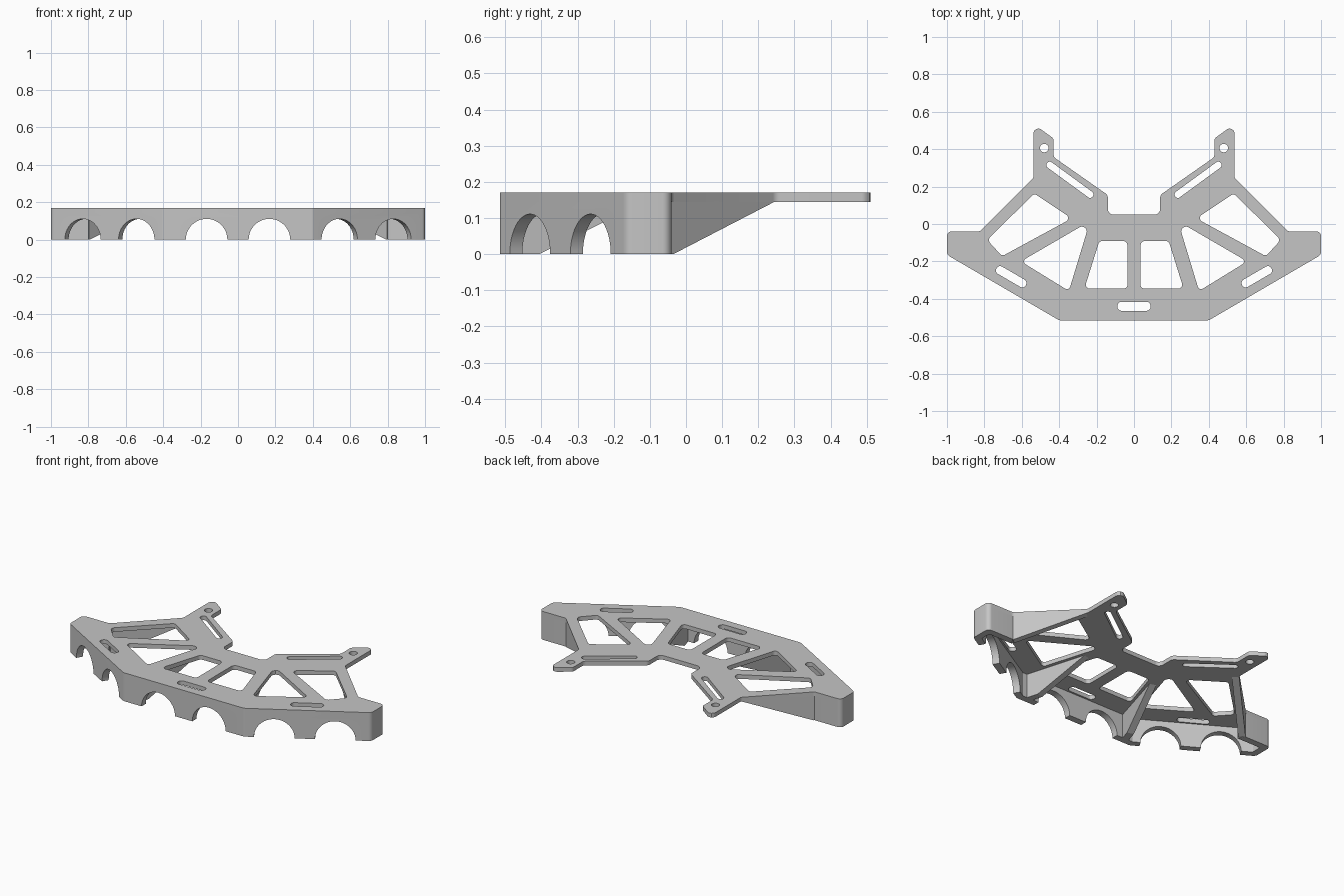
import bpy, bmesh, math
from mathutils import Vector, Matrix

if "Cube" in bpy.data.objects:
    bpy.data.objects.remove(bpy.data.objects["Cube"])

TOP, UNDER, WALL = 0.17, 0.145, 0.04
JOIN = UNDER + 0.002
GREY = (0.56, 0.56, 0.56, 1)

grey = bpy.data.materials.new("plain grey")
grey.use_nodes = True
grey.diffuse_color = GREY
grey.node_tree.nodes["Principled BSDF"].inputs["Base Color"].default_value = GREY


def rounded(corners, steps=6):
    """Round each (x, y, radius) corner of a closed outline."""
    out = []
    for i, (x, y, r) in enumerate(corners):
        c = Vector((x, y))
        if r == 0:
            out.append(c)
            continue
        a = (Vector(corners[i - 1][:2]) - c).normalized()
        b = (Vector(corners[(i + 1) % len(corners)][:2]) - c).normalized()
        half = a.angle(b) / 2
        mid = c + (a + b).normalized() * r / math.sin(half)
        start = c + a * r / math.tan(half) - mid
        end = c + b * r / math.tan(half) - mid
        for k in range(steps + 1):
            out.append(mid + start.lerp(end, k / steps).normalized() * r)
    return out


def flip(corners):
    return [(-x, y, r) for x, y, r in reversed(corners)]


def slot(a, b, width):
    a, b = Vector(a), Vector(b)
    d = (b - a).normalized() * width / 2
    n = Vector((-d.y, d.x))
    return [(p.x, p.y, width * 0.47) for p in (a - d - n, b + d - n, b + d + n, a - d + n)]


def add_mesh(name, mesh):
    obj = bpy.data.objects.new(name, mesh)
    bpy.context.collection.objects.link(obj)
    mesh.materials.clear()
    mesh.materials.append(grey)
    return obj


def baked(obj):
    bpy.context.view_layer.update()
    return bpy.data.meshes.new_from_object(obj.evaluated_get(bpy.context.evaluated_depsgraph_get()))


def sheet(name, outlines, low, high):
    """Extrude an outline with holes between two heights."""
    curve = bpy.data.curves.new(name, "CURVE")
    curve.dimensions, curve.fill_mode = "2D", "BOTH"
    curve.extrude = (high - low) / 2
    for corners in outlines:
        pts = rounded(corners)
        spline = curve.splines.new("POLY")
        spline.points.add(len(pts) - 1)
        for point, p in zip(spline.points, pts):
            point.co = (p.x, p.y, 0, 1)
        spline.use_cyclic_u = True
    temp = bpy.data.objects.new(name + "_curve", curve)
    bpy.context.collection.objects.link(temp)
    mesh = baked(temp)
    bpy.data.objects.remove(temp)
    bm = bmesh.new()
    bm.from_mesh(mesh)
    bmesh.ops.translate(bm, verts=bm.verts, vec=(0, 0, (high + low) / 2))
    bmesh.ops.remove_doubles(bm, verts=bm.verts, dist=1e-5)
    bmesh.ops.recalc_face_normals(bm, faces=bm.faces)
    bm.to_mesh(mesh)
    bm.free()
    return add_mesh(name, mesh)


def rib(name, start, end, flat, width, side):
    """Upright gusset whose lower edge slopes up to the plate."""
    p, q = Vector(start), Vector(end)
    d = q - p
    n = Vector((-d.y, d.x)).normalized() * width / 2
    bm = bmesh.new()
    sides = []
    for s in (-1, 1):
        ring = []
        for t, z in ((0, 0), (flat, 0), (1, UNDER), (1, JOIN), (0, JOIN)):
            v = p + d * t + n * s
            ring.append(bm.verts.new((v.x * side, v.y, z)))
        sides.append(ring)
        bm.faces.new(ring)
    for i in range(5):
        j = (i + 1) % 5
        bm.faces.new((sides[0][i], sides[0][j], sides[1][j], sides[1][i]))
    bmesh.ops.recalc_face_normals(bm, faces=bm.faces)
    mesh = bpy.data.meshes.new(name)
    bm.to_mesh(mesh)
    bm.free()
    add_mesh(name, mesh)


# Top plate: mirrored outline, lightening windows, slots and lug holes
edge = [(0.4, -0.515, 0.03), (1, -0.165, 0.03), (1, -0.04, 0.025), (0.825, -0.04, 0.025),
        (0.537, 0.248, 0.025), (0.537, 0.535, 0.025), (0.43, 0.457, 0.025),
        (0.43, 0.358, 0.03), (0.14, 0.155, 0.03), (0.14, 0.05, 0.03)]
lug_hole = [(0.48 + 0.023 * math.cos(k * math.pi / 8), 0.406 + 0.023 * math.sin(k * math.pi / 8), 0)
            for k in range(16)]
openings = [
    [(0.035, -0.09, 0.025), (0.035, -0.345, 0.02), (0.265, -0.345, 0.02), (0.185, -0.09, 0.025)],
    [(0.605, -0.2, 0.018), (0.235, 0.015, 0.025), (0.348, -0.358, 0.018)],
    [(0.533, 0.163, 0.02), (0.333, 0.03, 0.02), (0.705, -0.172, 0.02), (0.785, -0.085, 0.025)],
    slot((0.45, 0.315), (0.235, 0.158), 0.036),
    slot((0.715, -0.248), (0.598, -0.316), 0.045),
    lug_hole]
holes = openings + [flip(o) for o in openings] + [slot((-0.065, -0.44), (0.065, -0.44), 0.048)]
plate = sheet("top_plate", [edge + flip(edge)] + holes, UNDER, TOP)

# Perimeter wall: a band that wraps the front and both arm tips
outer = edge[:3] + [(0.825, -0.04, 0)]
inner = [(0.8, -0.08, 0), (0.96, -0.08, 0.01), (0.96, -0.142, 0.01), (0.389, -0.475, 0)]
wall = sheet("perimeter_wall", [outer + inner + flip(inner) + flip(outer)], 0, JOIN)

# Arched notches through the wall
slant = math.atan2(0.35, 0.6)
bm = bmesh.new()
for side in (-1, 1):
    for x, y, turn in ((0.168, -0.515, 0), (0.543, -0.432, slant), (0.83, -0.264, slant)):
        place = (Matrix.Translation((x * side, y, 0)) @ Matrix.Rotation(turn * side, 4, "Z")
                 @ Matrix.Rotation(math.pi / 2, 4, "X"))
        bmesh.ops.create_cone(bm, cap_ends=True, segments=48, radius1=0.111, radius2=0.111,
                              depth=0.11, matrix=place)
cut_mesh = bpy.data.meshes.new("arch_cutter")
bm.to_mesh(cut_mesh)
bm.free()
cutter = add_mesh("arch_cutter", cut_mesh)
cutter.hide_render = True
cut = wall.modifiers.new("arches", "BOOLEAN")
cut.object, cut.operation, cut.solver = cutter, "DIFFERENCE", "EXACT"
result = baked(wall)
wall.modifiers.clear()
wall.data = result
bpy.data.objects.remove(cutter)

# Sloped gussets under the outer struts and the inner struts
inset = WALL / 2 * math.sqrt(0.5)
for side, label in ((1, "left"), (-1, "right")):
    rib(label + "_outer_rib", (0.826 - inset, -0.041 - inset), (0.54 - inset, 0.245 - inset), 0.02, WALL, side)
    rib(label + "_inner_rib", (0.342, -0.485), (0.235, -0.12), 0.2, WALL, side)

# Smooth the rounded edges while keeping the corners crisp
bpy.ops.object.select_all(action="DESELECT")
for obj in (plate, wall):
    obj.select_set(True)
bpy.context.view_layer.objects.active = plate
bpy.ops.object.shade_smooth_by_angle(angle=math.radians(28))
